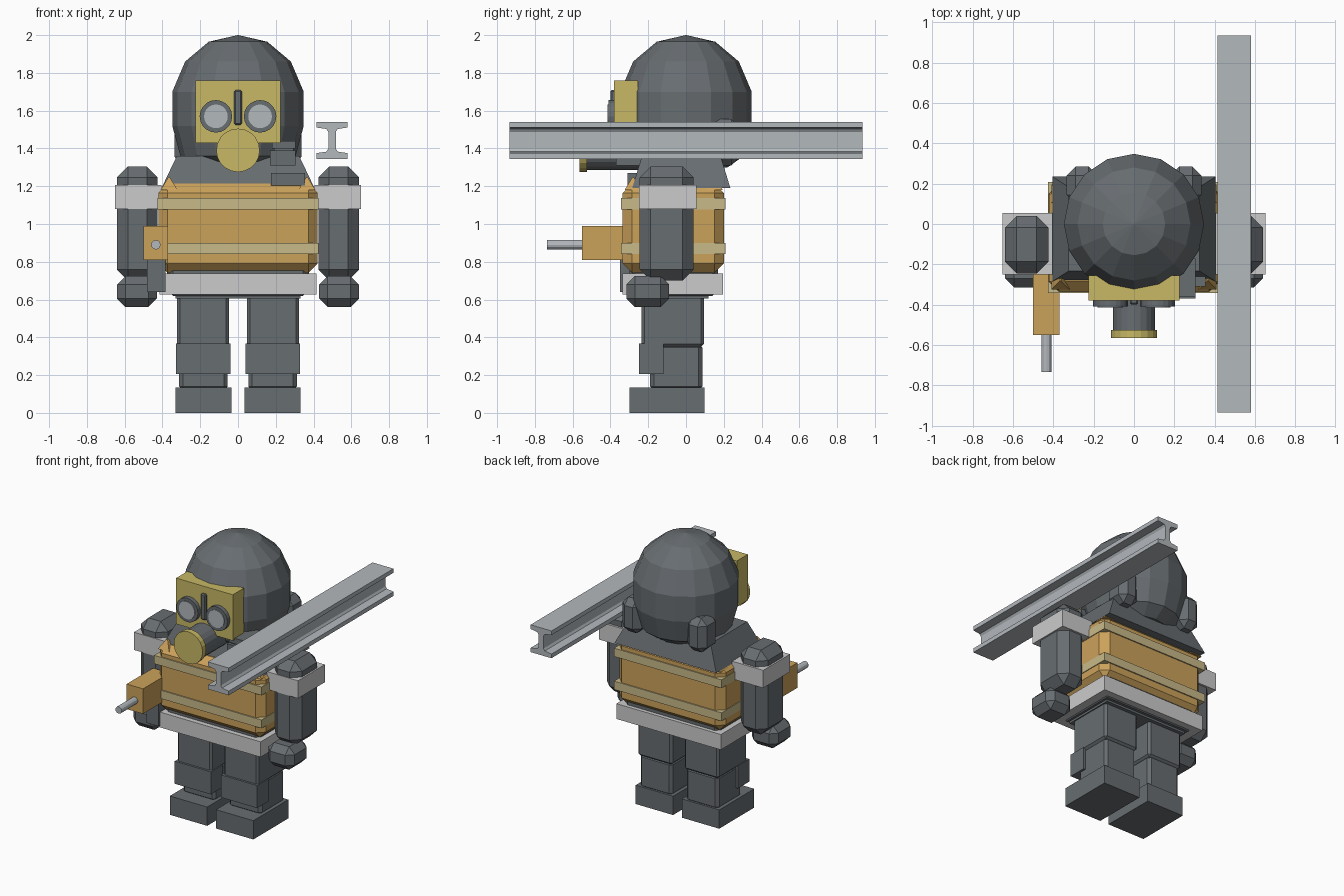
import bpy, bmesh, math
from mathutils import Matrix, Vector

if "Cube" in bpy.data.objects:
    bpy.data.objects.remove(bpy.data.objects["Cube"])


def mat(name, col):
    m = bpy.data.materials.new(name)
    m.diffuse_color = (*col, 1)
    m.use_nodes = True
    m.node_tree.nodes["Principled BSDF"].inputs["Base Color"].default_value = m.diffuse_color
    return m


DARK = mat("dark grey", (0.137, 0.153, 0.165))
ORANGE = mat("orange", (0.60, 0.36, 0.105))
YELLOW = mat("yellow", (0.57, 0.48, 0.13))
TAN = mat("tan band", (0.58, 0.49, 0.25))
WHITE = mat("light grey", (0.60, 0.60, 0.60))
STEEL = mat("steel", (0.45, 0.48, 0.505))


def finish(bm, name, m):
    bmesh.ops.recalc_face_normals(bm, faces=bm.faces)
    me = bpy.data.meshes.new(name)
    bm.to_mesh(me)
    bm.free()
    me.materials.append(m)
    ob = bpy.data.objects.new(name, me)
    bpy.context.collection.objects.link(ob)
    return ob


def box(name, xs, ys, zs, m, bevel=0.0, taper=1.0):
    """Box from ranges, optional chamfer and narrower top."""
    bm = bmesh.new()
    bmesh.ops.create_cube(bm, size=1)
    c = Vector((sum(xs) / 2, sum(ys) / 2, sum(zs) / 2))
    for v in bm.verts:
        k = taper if v.co.z > 0 else 1
        v.co = Vector((v.co.x * (xs[1] - xs[0]) * k, v.co.y * (ys[1] - ys[0]) * k,
                       v.co.z * (zs[1] - zs[0]))) + c
    if bevel:
        bmesh.ops.bevel(bm, geom=bm.edges[:], offset=bevel, segments=1, affect='EDGES')
    return finish(bm, name, m)


def pair(name, xs, *args, **kw):
    """Same box on both sides."""
    box("right_" + name, xs, *args, **kw)
    box("left_" + name, (-xs[1], -xs[0]), *args, **kw)


def rod(name, x, z, r, ys, m, n=20):
    """Cylinder along y."""
    bm = bmesh.new()
    mx = Matrix.Translation((x, sum(ys) / 2, z)) @ Matrix.Rotation(math.pi / 2, 4, 'X')
    bmesh.ops.create_cone(bm, cap_ends=True, segments=n, radius1=r, radius2=r,
                          depth=ys[1] - ys[0], matrix=mx)
    return finish(bm, name, m)


def loft(name, rings, m):
    """Stack of closed loops with end caps."""
    bm = bmesh.new()
    loops = [[bm.verts.new(p) for p in ring] for ring in rings]
    n = len(loops[0])
    for a, b in zip(loops, loops[1:]):
        for i in range(n):
            bm.faces.new((a[i], a[(i + 1) % n], b[(i + 1) % n], b[i]))
    bm.faces.new(loops[0])
    bm.faces.new(loops[-1])
    return finish(bm, name, m)


# Head: faceted dome helmet
profile = [(0.22, 1.30), (0.305, 1.36), (0.348, 1.52), (0.348, 1.70),
           (0.28, 1.86), (0.155, 1.965), (0.002, 2.0)]
loft("helmet", [[(r * math.cos(i * math.pi / 8), r * math.sin(i * math.pi / 8), z)
                 for i in range(16)] for r, z in profile], DARK)
pair("helmet_rear_block", (0.18, 0.335), (0.10, 0.285), (1.31, 1.555), DARK, bevel=0.045)

# Mask: face plate, goggles, nose bar and filter
box("face_plate", (-0.225, 0.225), (-0.38, -0.255), (1.43, 1.76), YELLOW)
for s, side in ((-1, "left"), (1, "right")):
    rod(side + "_goggle_rim", s * 0.117, 1.57, 0.086, (-0.41, -0.36), DARK)
    rod(side + "_goggle_lens", s * 0.117, 1.57, 0.063, (-0.415, -0.40), STEEL)
box("nose_bar", (-0.02, 0.02), (-0.40, -0.36), (1.525, 1.71), DARK, bevel=0.008)
rod("filter_body", 0, 1.39, 0.105, (-0.53, -0.22), DARK)
rod("filter_cap", 0, 1.39, 0.115, (-0.565, -0.525), YELLOW)

# Radio on the right cheek
box("radio_lower", (0.17, 0.305), (-0.37, -0.17), (1.31, 1.39), DARK)
box("radio_upper", (0.18, 0.305), (-0.36, -0.17), (1.40, 1.44), DARK)
box("radio_core", (0.19, 0.295), (-0.35, -0.17), (1.38, 1.41), DARK)
box("collar_pocket", (0.175, 0.355), (-0.31, -0.17), (1.205, 1.27), DARK)

# Torso, vest, reflective bands and belt
box("torso", (-0.375, 0.375), (-0.30, 0.17), (0.62, 1.22), DARK, bevel=0.03)
box("shoulders", (-0.405, 0.405), (-0.285, 0.235), (1.19, 1.36), DARK, taper=0.8)
box("vest", (-0.422, 0.422), (-0.335, 0.20), (0.74, 1.215), ORANGE, bevel=0.05)
for x in (-0.365, 0.365):
    for y in (-0.28, 0.15):
        box("vest_corner_tip", (x - 0.045, x + 0.045), (y - 0.045, y + 0.045),
            (1.18, 1.25), ORANGE, taper=0.05)
for name, z in (("lower", 0.84), ("upper", 1.077)):
    box(name + "_vest_band", (-0.427, 0.427), (-0.343, 0.208), (z, z + 0.06), TAN)
box("belt", (-0.415, 0.415), (-0.335, 0.197), (0.627, 0.737), WHITE)
box("pelvis", (-0.33, 0.33), (-0.26, 0.12), (0.605, 0.66), DARK)

# Arms and hands
pair("arm", (0.425, 0.64), (-0.245, 0.04), (0.70, 1.305), DARK, bevel=0.058)
pair("arm_band", (0.405, 0.652), (-0.25, 0.055), (1.08, 1.207), WHITE)
pair("hand", (0.43, 0.64), (-0.315, -0.09), (0.56, 0.725), DARK, bevel=0.045)

# Legs and boots
pair("thigh", (0.048, 0.322), (-0.235, 0.095), (0.35, 0.63), DARK, bevel=0.015)
pair("shin", (0.055, 0.312), (-0.19, 0.087), (0.12, 0.365), DARK, bevel=0.02)
pair("knee_pad", (0.04, 0.328), (-0.25, -0.12), (0.205, 0.367), DARK)
pair("boot", (0.035, 0.332), (-0.30, 0.097), (0, 0.135), DARK)

# Hand tool
box("tool_body", (-0.50, -0.37), (-0.55, -0.25), (0.81, 0.99), ORANGE)
box("tool_grip", (-0.482, -0.385), (-0.35, -0.24), (0.64, 0.82), DARK)
rod("tool_bit", -0.435, 0.89, 0.025, (-0.735, -0.54), STEEL, n=12)

# Steel I-beam carried over the right shoulder
half = [(0.083, -0.098), (0.083, -0.068), (0.03, -0.06), (0.02, -0.045),
        (0.02, 0.045), (0.03, 0.06), (0.083, 0.068), (0.083, 0.098)]
section = half + [(-x, z) for x, z in reversed(half)]
loft("steel_beam", [[(0.498 + x, y, 1.443 + z) for x, z in section]
                    for y in (-0.935, 0.935)], STEEL)
